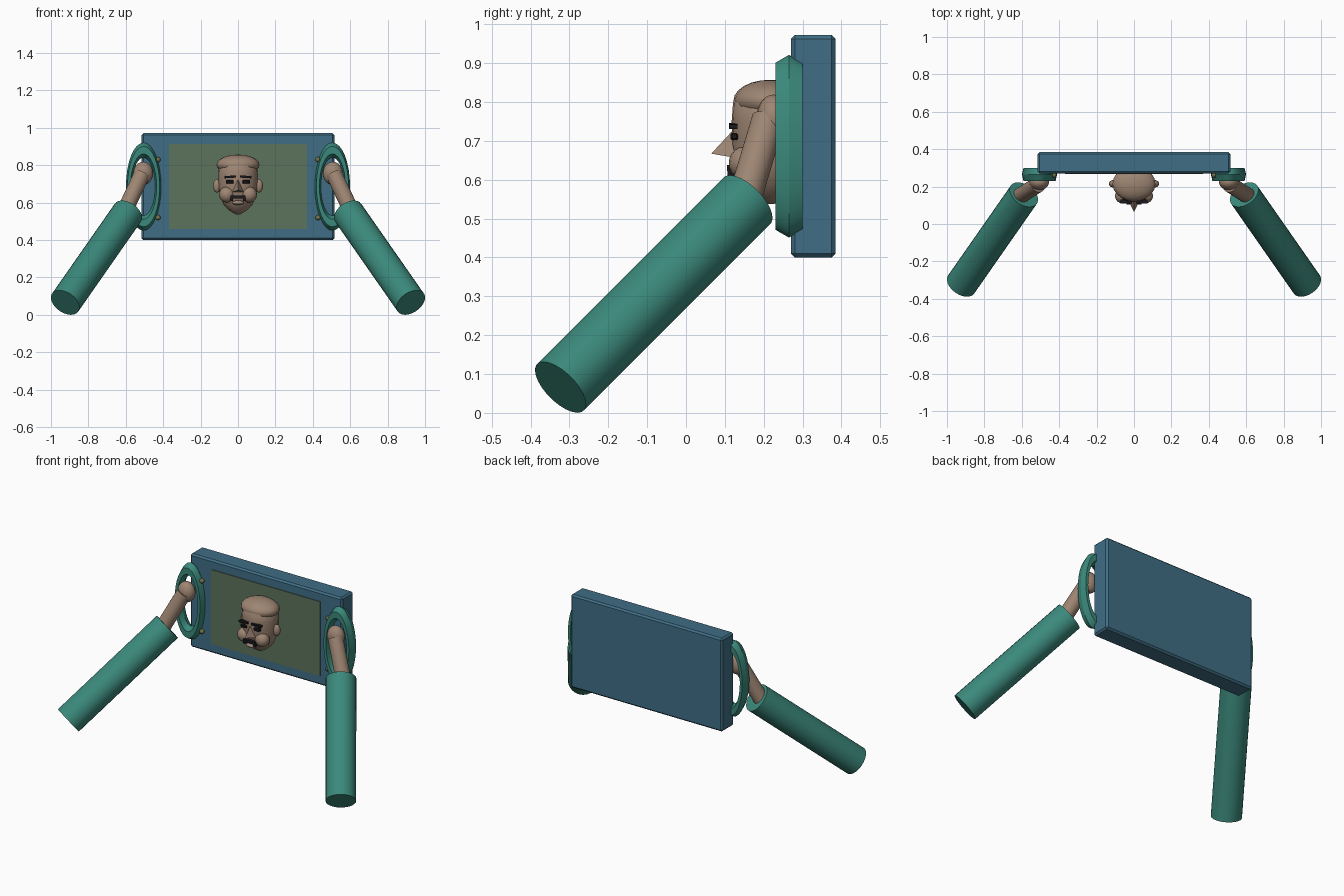
import bpy, math
from mathutils import Vector

cube = bpy.data.objects.get("Cube")
if cube:
    bpy.data.objects.remove(cube, do_unlink=True)


def material(name, rgb):
    m = bpy.data.materials.new(name)
    m.use_nodes = True
    m.diffuse_color = (*rgb, 1)
    m.node_tree.nodes["Principled BSDF"].inputs["Base Color"].default_value = (*rgb, 1)
    return m


BLUE = material("slate blue", (.05, .155, .235))
SCREEN = material("olive green", (.107, .17, .108))
TEAL = material("teal", (.044, .25, .2))
SKIN = material("tan skin", (.34, .235, .17))
BLACK = material("black", (.01, .009, .012))
BRASS = material("dull brass", (.17, .17, .07))


def finish(name, mat, smooth=True):
    ob = bpy.context.object
    ob.name = name
    ob.data.materials.clear()
    ob.data.materials.append(mat)
    if smooth:
        bpy.ops.object.shade_smooth_by_angle(angle=math.radians(40))
    return ob


def box(name, mat, loc, size, bevel=0, tilt=0):
    bpy.ops.mesh.primitive_cube_add(size=1, location=loc, rotation=(0, tilt, 0))
    bpy.context.object.scale = size
    bpy.ops.object.transform_apply(location=False, rotation=False, scale=True)
    ob = finish(name, mat, False)
    if bevel:
        b = ob.modifiers.new("bevel", 'BEVEL')
        b.width = bevel
        b.segments = 1
    return ob


def ball(name, mat, loc, radii, segs=20, rings=12, rot=(0, 0, 0)):
    bpy.ops.mesh.primitive_uv_sphere_add(segments=segs, ring_count=rings, radius=1,
                                         location=loc, rotation=rot)
    bpy.context.object.scale = radii
    return finish(name, mat)


def rod(name, mat, a, b, r, sides=24):
    a, b = Vector(a), Vector(b)
    bpy.ops.mesh.primitive_cylinder_add(vertices=sides, radius=r, depth=(b - a).length,
                                        location=(a + b) / 2)
    bpy.context.object.rotation_euler = (b - a).to_track_quat('Z', 'Y').to_euler()
    return finish(name, mat)


def mesh(name, mat, verts, faces, smooth=False):
    me = bpy.data.meshes.new(name)
    me.from_pydata(verts, [], faces)
    ob = bpy.data.objects.new(name, me)
    bpy.context.collection.objects.link(ob)
    bpy.ops.object.select_all(action='DESELECT')
    ob.select_set(True)
    bpy.context.view_layer.objects.active = ob
    return finish(name, mat, smooth)


# Slab with its flat screen
box("tablet_body", BLUE, (0, .3275, .686), (1.03, .115, .572), .01)
box("screen", SCREEN, (0, .269, .686), (.74, .006, .456))

# Handles, studs and arms on both sides
for side, s in (("left", 1), ("right", -1)):
    bpy.ops.mesh.primitive_torus_add(major_segments=32, minor_segments=6, major_radius=.195,
                                     minor_radius=.04, location=(s * .505, .265, .686),
                                     rotation=(math.pi / 2, 0, 0))
    bpy.context.object.scale.x = .4
    finish(side + "_handle_ring", TEAL)
    for end, z in (("upper", .83), ("lower", .52)):
        ball(f"{side}_{end}_stud", BRASS, (s * .428, .262, z), [.014] * 3, 12, 8)
    ball(side + "_hand", SKIN, (s * .507, .225, .757), (.053, .044, .062))
    rod(side + "_forearm", SKIN, (s * .512, .212, .755), (s * .625, .14, .515), .043)
    rod(side + "_sleeve", TEAL, (s * .589, .157, .546), (s * .924, -.323, .066), .085)

# Head turned from a profile of (radius, height)
profile = [(.012, .537), (.045, .557), (.076, .588), (.097, .635), (.105, .69),
           (.106, .75), (.102, .8), (.07, .835)]
N = 24
verts = [(r * math.cos(2 * math.pi * i / N), .215 + .92 * r * math.sin(2 * math.pi * i / N), z)
         for r, z in profile for i in range(N)]
faces = [(k * N + i, k * N + (i + 1) % N, (k + 1) * N + (i + 1) % N, (k + 1) * N + i)
         for k in range(len(profile) - 1) for i in range(N)]
top = (len(profile) - 1) * N
faces += [tuple(reversed(range(N))), tuple(range(top, top + N))]
mesh("head", SKIN, verts, faces, True)
ball("hair_cap", SKIN, (0, .215, .803), (.115, .093, .054))

# Wedge nose
mesh("nose", SKIN, [(0, .13, .737), (-.033, .13, .656), (.033, .13, .656), (0, .065, .667)],
     [(0, 1, 3), (1, 2, 3), (2, 0, 3), (0, 2, 1)])

# Paired facial features
for side, s in (("left", 1), ("right", -1)):
    ball(side + "_ear", SKIN, (s * .112, .215, .69), (.022, .02, .036), 12, 8)
    ball(side + "_cheek", SKIN, (s * .06, .15, .643), (.042, .04, .042), 16, 10)
    box(side + "_eyebrow", BLACK, (s * .042, .121, .738), (.062, .022, .012), 0, s * .06)
    box(side + "_eye", BLACK, (s * .044, .124, .711), (.042, .02, .018), .004)
    box(side + "_moustache_end", BLACK, (s * .034, .117, .617), (.014, .02, .014))
box("moustache", BLACK, (0, .117, .63), (.082, .024, .015))
ball("lower_lip", SKIN, (0, .13, .6), (.032, .02, .012), 12, 8)
